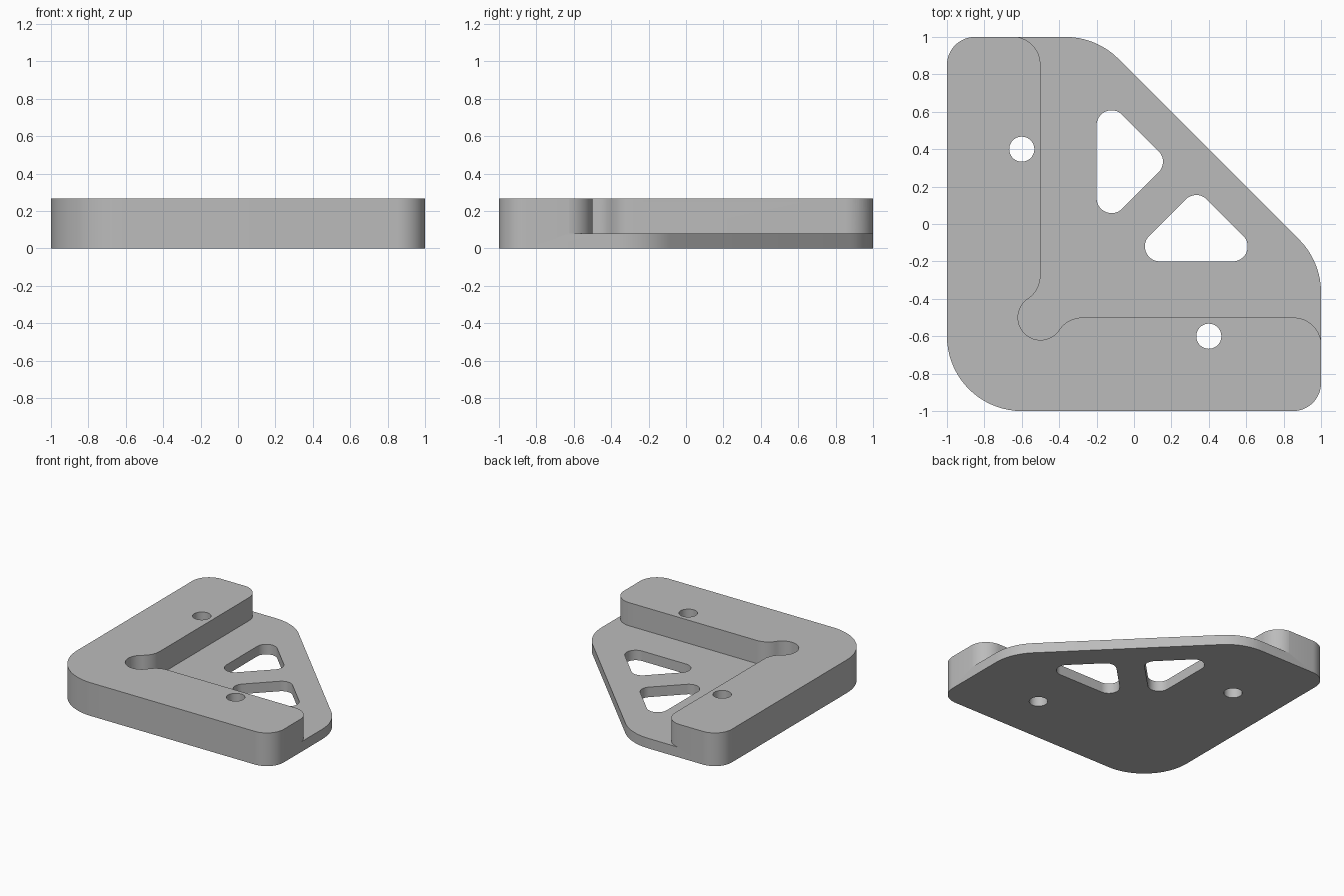
import bpy, bmesh
from math import sin, cos, tan, atan2, radians, degrees, sqrt, ceil
from mathutils import Vector

cube = bpy.data.objects.get("Cube")
if cube:
    bpy.data.objects.remove(cube, do_unlink=True)

HEIGHT, FLOOR = 0.265, 0.08

grey = bpy.data.materials.new("plain grey")
grey.use_nodes = True
colour = (0.5, 0.5, 0.5, 1)
grey.diffuse_color = colour
grey.node_tree.nodes["Principled BSDF"].inputs["Base Color"].default_value = colour


def arc(cx, cy, r, start, end):
    """Points on an arc, angles in degrees."""
    n = max(2, ceil(abs(end - start) / 5))
    angles = [radians(start + (end - start) * i / n) for i in range(n + 1)]
    return [(cx + r * cos(a), cy + r * sin(a)) for a in angles]


def rounded(corners):
    """Convex counter-clockwise polygon of (x, y, radius) with filleted corners."""
    points = []
    for i, (x, y, r) in enumerate(corners):
        p = Vector((x, y))
        a = (Vector(corners[i - 1][:2]) - p).normalized()
        b = (Vector(corners[(i + 1) % len(corners)][:2]) - p).normalized()
        half = a.angle(b) / 2
        c = p + (a + b).normalized() * (r / sin(half))
        start = degrees(atan2(-a.x, a.y))
        start = degrees(atan2(*(p + a * (r / tan(half)) - c).yx))
        points += arc(c.x, c.y, r, start, start + 180 - 2 * degrees(half))
    return points


def swap(points):
    """Mirror across the diagonal x = y, keeping the winding."""
    return [(y, x) for x, y in reversed(points)]


def extruded(name, loops, bottom, top):
    """Solid from an outline and its holes."""
    curve = bpy.data.curves.new(name, "CURVE")
    curve.dimensions = "2D"
    curve.fill_mode = "BOTH"
    curve.extrude = (top - bottom) / 2
    for loop in loops:
        spline = curve.splines.new("POLY")
        spline.points.add(len(loop) - 1)
        for point, (x, y) in zip(spline.points, loop):
            point.co = (x, y, 0, 1)
        spline.use_cyclic_u = True
    source = bpy.data.objects.new(name + "_outline", curve)
    bpy.context.collection.objects.link(source)
    bpy.context.view_layer.update()
    graph = bpy.context.evaluated_depsgraph_get()
    mesh = bpy.data.meshes.new_from_object(source.evaluated_get(graph))
    bpy.data.objects.remove(source, do_unlink=True)
    bm = bmesh.new()
    bm.from_mesh(mesh)
    bmesh.ops.translate(bm, verts=bm.verts, vec=(0, 0, (top + bottom) / 2))
    bmesh.ops.remove_doubles(bm, verts=bm.verts, dist=1e-5)
    bmesh.ops.recalc_face_normals(bm, faces=bm.faces)
    bm.to_mesh(mesh)
    bm.free()
    mesh.name = name
    mesh.materials.clear()
    mesh.materials.append(grey)
    obj = bpy.data.objects.new(name, mesh)
    bpy.context.collection.objects.link(obj)
    return obj


# Full-height block with screw holes and triangular windows
outline = rounded([(-1, -1, 0.4), (1, -1, 0.15), (1, -0.2, 0.4),
                   (-0.2, 1, 0.4), (-1, 1, 0.15)])
window = rounded([(-0.2, -0.055, 0.08), (0.188, 0.333, 0.08), (-0.2, 0.721, 0.08)])
hole = arc(-0.6, 0.4, 0.067, 0, 355)
bracket = extruded("corner_bracket", [outline, window, swap(window), hole, swap(hole)],
                   0, HEIGHT)

# Pocket: two straight walls meeting in a round corner relief
R, RELIEF = 0.15, 0.12
rise = sqrt((RELIEF + R) ** 2 - R ** 2)
bend = degrees(atan2(rise, R))
arm = arc(-0.5 - R, 0.852, R, 90, 0) + arc(-0.5 - R, -0.5 + rise, R, 0, -bend)
relief = arc(-0.5, -0.5, RELIEF, 180 - bend, 90 + bend + 180)
pocket = ([(1.2, 1.2), (-0.5 - R, 1.2)] + arm + relief[1:-1] + swap(arm)
          + [(1.2, -0.5 - R)])
cutter = extruded("pocket_cutter", [pocket], FLOOR, HEIGHT + 0.2)
cutter.hide_render = True

# Cut the pocket, leaving a thin floor between the raised arms
cut = bracket.modifiers.new("pocket", "BOOLEAN")
cut.operation = "DIFFERENCE"
cut.solver = "EXACT"
cut.object = cutter
bpy.context.view_layer.update()
graph = bpy.context.evaluated_depsgraph_get()
result = bpy.data.meshes.new_from_object(bracket.evaluated_get(graph))
bracket.modifiers.clear()
bracket.data = result
bpy.data.objects.remove(cutter, do_unlink=True)

# Smooth round walls with crisp edges
bpy.ops.object.select_all(action="DESELECT")
bracket.select_set(True)
bpy.context.view_layer.objects.active = bracket
bpy.ops.object.shade_smooth_by_angle(angle=radians(30))
